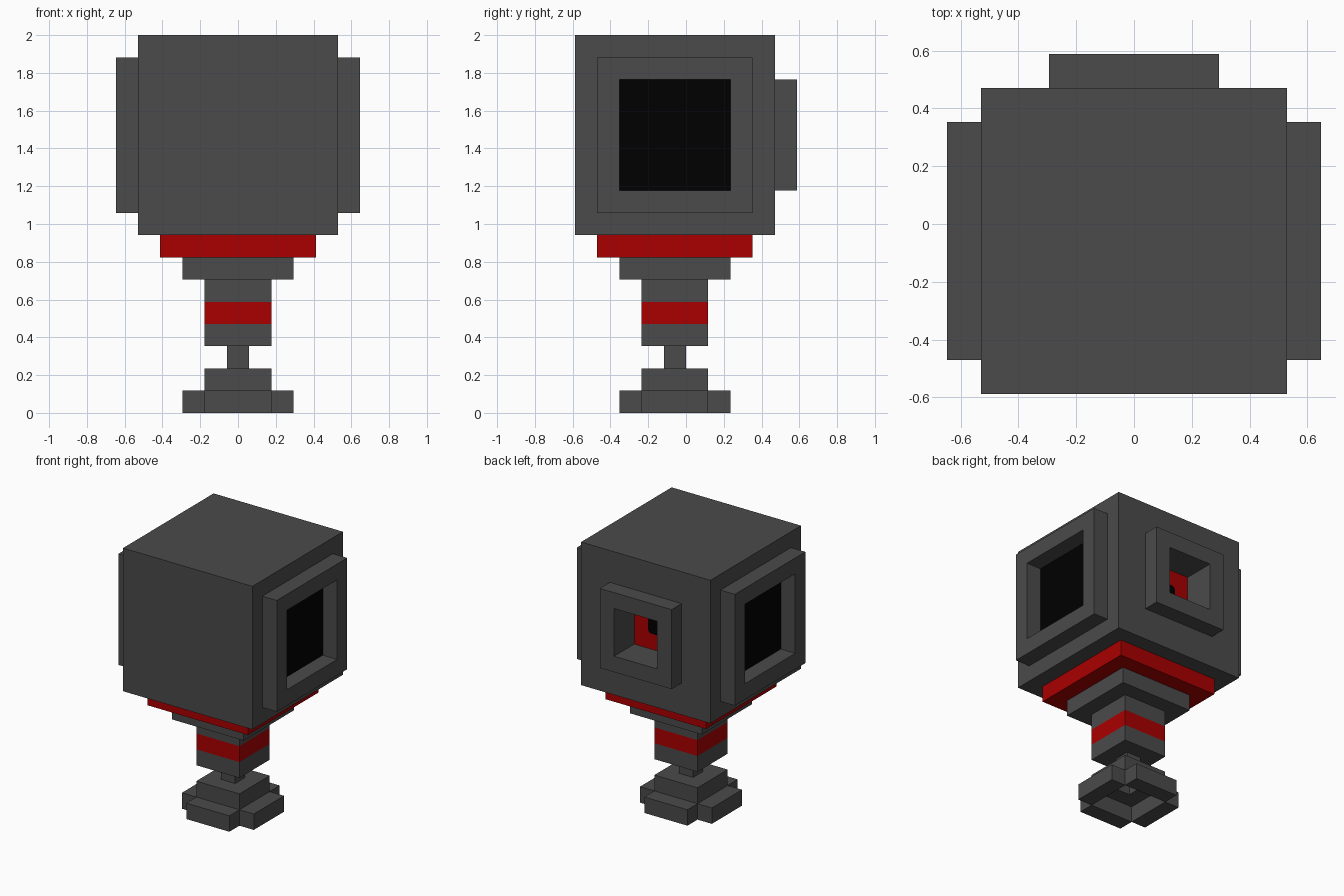
import bpy, bmesh
from mathutils import Vector

if "Cube" in bpy.data.objects:
    bpy.data.objects.remove(bpy.data.objects["Cube"])

U = 2 / 17            # edge of one block
CY = -U / 2           # column axis in y


def material(name, rgb):
    m = bpy.data.materials.new(name)
    m.diffuse_color = (*rgb, 1)
    m.use_nodes = True
    m.node_tree.nodes["Principled BSDF"].inputs["Base Color"].default_value = m.diffuse_color
    return m


GREY = material("dark_grey", (0.0695, 0.0695, 0.0695))
RED = material("deep_red", (0.4, 0.0, 0.0))
BLACK = material("black", (0.0, 0.0, 0.0))


def box_mesh(size, centre):
    """Box in block units, placed relative to the column axis."""
    bm = bmesh.new()
    bmesh.ops.create_cube(bm, size=1)
    for v in bm.verts:
        v.co = Vector([(v.co[i] * size[i] + centre[i]) * U for i in range(3)])
        v.co.y += CY
    bm.normal_update()
    return bm


def finish(name, bm, mats):
    bmesh.ops.recalc_face_normals(bm, faces=bm.faces)
    me = bpy.data.meshes.new(name)
    bm.to_mesh(me)
    bm.free()
    for m in mats:
        me.materials.append(m)
    ob = bpy.data.objects.new(name, me)
    bpy.context.collection.objects.link(ob)
    return ob


def box(name, size, centre, mat):
    return finish(name, box_mesh(size, centre), [mat])


def face_towards(bm, direction):
    bm.normal_update()
    return max(bm.faces, key=lambda f: f.normal.dot(Vector(direction))
               + 0.01 * f.calc_center_median().dot(Vector(direction)))


def inset(bm, face, blocks):
    bmesh.ops.inset_region(bm, faces=[face], thickness=blocks * U, use_even_offset=True)
    return face


def push(bm, face, direction, blocks):
    new = bmesh.ops.extrude_discrete_faces(bm, faces=[face])["faces"][0]
    bmesh.ops.translate(bm, verts=new.verts, vec=Vector(direction) * blocks * U)
    return new


# Head: cube with raised, recessed frames on both sides and the back
head = box_mesh((9, 9, 9), (0, 0, 12.5))
for direction, border, depth, slot in (((1, 0, 0), 1, 1, 2),
                                       ((-1, 0, 0), 1, 1, 2),
                                       ((0, 1, 0), 2, 2, 1)):
    f = inset(head, face_towards(head, direction), border)
    f = push(head, f, direction, 1)
    f = inset(head, f, 1)
    f = push(head, f, direction, -depth)
    f.material_index = slot
finish("head", head, [GREY, RED, BLACK])

# Small black button with softened corners in the back recess
button = box_mesh((1, 0.05, 1), (0, 3.525, 12.5))
edges = [e for e in button.edges
         if abs((e.verts[0].co - e.verts[1].co).normalized().y) > 0.9]
bmesh.ops.bevel(button, geom=edges, offset=0.2 * U, segments=2, profile=0.5,
                affect='EDGES')
finish("back_button", button, [BLACK])

# Stepped column: name, width, bottom, top, colour
for name, width, z0, z1, mat in (("red_collar", 7, 7, 8, RED),
                                 ("grey_collar", 5, 6, 7, GREY),
                                 ("neck_upper", 3, 5, 6, GREY),
                                 ("neck_band", 3, 4, 5, RED),
                                 ("neck_lower", 3, 3, 4, GREY),
                                 ("thin_stem", 1, 2, 3, GREY)):
    box(name, (width, width, z1 - z0), (0, 0, (z0 + z1) / 2), mat)

# Foot block with a socket in its underside
foot = box_mesh((3, 3, 1), (0, 0, 1.5))
f = inset(foot, face_towards(foot, (0, 0, -1)), 1)
push(foot, f, (0, 0, 1), 0.98)
finish("foot_block", foot, [GREY])

# Four base bars around an open centre
for side, s in (("right", 1), ("left", -1)):
    box("base_bar_" + side, (1, 3, 1), (2 * s, 0, 0.5), GREY)
for side, s in (("back", 1), ("front", -1)):
    box("base_bar_" + side, (3, 1, 1), (0, 2 * s, 0.5), GREY)
